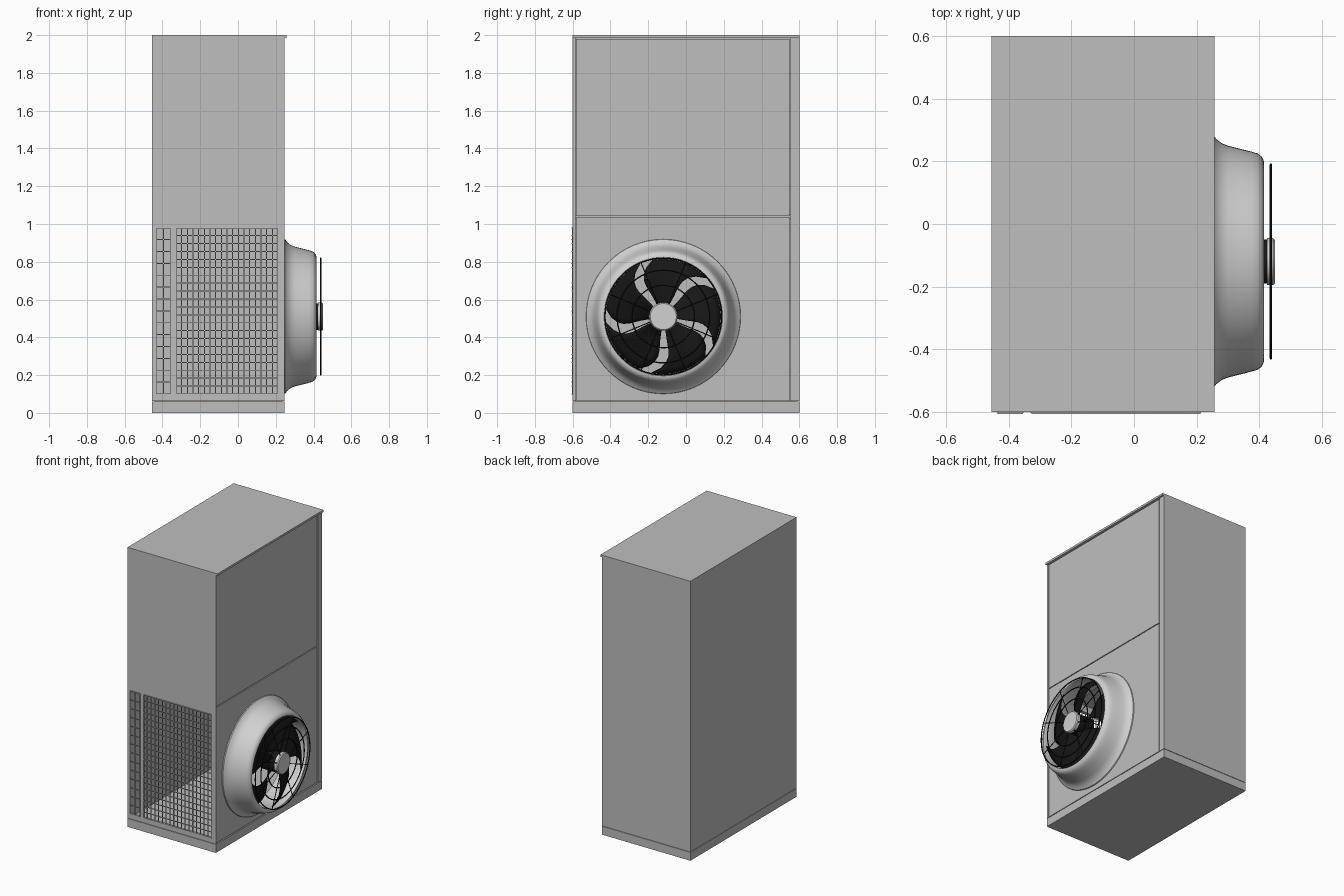
import bpy, bmesh, math
from mathutils import Vector

if "Cube" in bpy.data.objects:
    bpy.data.objects.remove(bpy.data.objects["Cube"])


def material(name, rgb):
    m = bpy.data.materials.new(name)
    m.use_nodes = True
    m.diffuse_color = (*rgb, 1)
    m.node_tree.nodes["Principled BSDF"].inputs["Base Color"].default_value = (*rgb, 1)
    return m


GREY = material("cabinet grey", (0.52, 0.52, 0.52))
LIGHT = material("light grey", (0.64, 0.64, 0.64))
BLACK = material("fan black", (0.008, 0.008, 0.008))
FAN_Y, FAN_Z = -0.12, 0.51


def finish(name, bm, mat, smooth=False):
    bmesh.ops.recalc_face_normals(bm, faces=bm.faces)
    me = bpy.data.meshes.new(name)
    bm.to_mesh(me)
    bm.free()
    me.materials.append(mat)
    ob = bpy.data.objects.new(name, me)
    bpy.context.collection.objects.link(ob)
    bpy.ops.object.select_all(action='DESELECT')
    ob.select_set(True)
    bpy.context.view_layer.objects.active = ob
    if smooth:
        bpy.ops.object.shade_smooth_by_angle(angle=math.radians(40))
    return ob


def add_box(bm, x, y, z):
    """Add a box given its (min, max) range on each axis."""
    verts = bmesh.ops.create_cube(bm, size=1)["verts"]
    for v in verts:
        v.co = [r[0] + (c + 0.5) * (r[1] - r[0]) for c, r in zip(v.co, (x, y, z))]


def boxes(name, ranges, mat=GREY):
    bm = bmesh.new()
    for r in ranges:
        add_box(bm, *r)
    return finish(name, bm, mat)


def fan_point(x, r, a):
    return Vector((x, FAN_Y + r * math.cos(a), FAN_Z + r * math.sin(a)))


def add_lathe(bm, profile, steps=64, closed=False):
    """Spin (x, radius) points around the fan axis."""
    rings = [[bm.verts.new(fan_point(x, r, math.tau * i / steps)) for i in range(steps)]
             for x, r in profile]
    pairs = list(zip(rings, rings[1:]))
    if closed:
        pairs.append((rings[-1], rings[0]))
    else:
        bm.faces.new(rings[0])
        bm.faces.new(rings[-1])
    for a, b in pairs:
        for i in range(steps):
            j = (i + 1) % steps
            bm.faces.new((a[i], a[j], b[j], b[i]))


def lathe(name, profile, mat, closed=False):
    bm = bmesh.new()
    add_lathe(bm, profile, closed=closed)
    return finish(name, bm, mat, True)


# Cabinet shell
L, R, F, B = -0.455, 0.245, -0.6, 0.6
T = 0.015
boxes("base_plinth", [((L, R), (F, B), (0, 0.06))])
boxes("left_wall", [((L, L + T), (F, B), (0.063, 1.985))])
boxes("back_wall", [((L + T, R), (B - T, B), (0.063, 1.985))])
boxes("roof", [((L, 0.257), (F, B), (1.985, 2.0))])
boxes("inner_shelf", [((L + T, R - T), (F + T, B - T), (1.03, 1.05))])
boxes("inner_floor", [((L + T, R - T), (F + T, B - T), (0.055, 0.066))])

# Front panel around the two grille openings
LOW, HIGH = 0.1, 0.98
NARROW, WIDE = (-0.435, -0.355), (-0.328, 0.212)
front = (F, F + T)
boxes("front_panel", [
    ((L + T, R), front, (HIGH, 1.985)),
    ((L + T, R), front, (0.063, LOW)),
    ((L + T, NARROW[0]), front, (LOW, HIGH)),
    ((NARROW[1], WIDE[0]), front, (LOW, HIGH)),
    ((WIDE[1], R), front, (LOW, HIGH))])

# Fan side: corner posts, upper and lower panels with a thin seam between
boxes("side_posts", [((R - T, R), (F + T, -0.585), (0.063, 1.985)),
                     ((R - T, R), (0.553, B - T), (0.063, 1.985))])
side = ((R - T, R - 0.002), (-0.583, 0.548))
boxes("upper_side_panel", [(*side, (1.043, 1.98))])
lower = boxes("lower_side_panel", [(*side, (0.066, 1.037))])

# Round opening behind the fan
cutter = lathe("fan_opening_cutter", [(0.1, 0.33), (0.4, 0.33)], GREY)
cutter.hide_render = True
mod = lower.modifiers.new("fan_opening", 'BOOLEAN')
mod.operation = 'DIFFERENCE'
mod.solver = 'EXACT'
mod.object = cutter
bpy.ops.object.select_all(action='DESELECT')
lower.select_set(True)
bpy.context.view_layer.objects.active = lower
bpy.ops.object.modifier_apply(modifier=mod.name)
bpy.data.objects.remove(cutter)


# Wire grilles
def grille(name, span, columns, rows, wire=0.0025):
    bars = []
    for i in range(columns + 1):
        x = span[0] + (span[1] - span[0]) * i / columns
        bars.append(((x - wire, x + wire), (F - 0.003, F + 0.002), (LOW, HIGH)))
    for i in range(rows + 1):
        z = LOW + (HIGH - LOW) * i / rows
        bars.append((span, (F - 0.006, F - 0.001), (z - wire, z + wire)))
    boxes(name, bars)


grille("wide_grille", WIDE, 18, 21)
grille("narrow_grille", NARROW, 2, 14)

# Flared fan housing
lathe("fan_housing", [
    (0.24, 0.41), (0.25, 0.408), (0.262, 0.392), (0.28, 0.378), (0.30, 0.37),
    (0.34, 0.36), (0.375, 0.351), (0.395, 0.345), (0.407, 0.336), (0.414, 0.323),
    (0.415, 0.314), (0.405, 0.311), (0.34, 0.315), (0.24, 0.33)], LIGHT, closed=True)

# Hub: black motor with a light cap
lathe("fan_motor", [(0.3, 0.07), (0.43, 0.07)], BLACK)
lathe("hub_cap", [(0.424, 0.075), (0.444, 0.075), (0.45, 0.069)], LIGHT)

# Five broad swept blades
bm = bmesh.new()
NR, NA = 8, 8
for k in range(5):
    grid = []
    for i in range(NR + 1):
        t = i / NR
        r = 0.06 + 0.245 * t
        start = math.radians(72 * k + 66 - 24 * t + 18 * math.sin(math.pi * t) * t)
        sweep = math.radians(54 + 5 * t)
        grid.append([bm.verts.new(fan_point(0.4 - 0.07 * j / NA, r, start + sweep * j / NA))
                     for j in range(NA + 1)])
    for a, b in zip(grid, grid[1:]):
        for j in range(NA):
            bm.faces.new((a[j], a[j + 1], b[j + 1], b[j]))
blades = finish("fan_blades", bm, BLACK, True)
blades.modifiers.new("thickness", 'SOLIDIFY').thickness = 0.004

# Finger guard: wire rings and radial spokes
GX, W = 0.437, 0.004
bm = bmesh.new()
for r in (0.309, 0.245, 0.165):
    add_lathe(bm, [(GX + W * math.cos(a), r + W * math.sin(a))
                   for a in [math.tau * i / 6 for i in range(6)]], closed=True)
for k in range(8):
    a = math.tau * (k + 0.5) / 8
    p, q = fan_point(GX, 0.07, a), fan_point(GX, 0.309, a)
    verts = bmesh.ops.create_cone(bm, cap_ends=True, segments=6, radius1=W * 0.7,
                                  radius2=W * 0.7, depth=(q - p).length)["verts"]
    turn = (q - p).to_track_quat('Z', 'Y')
    for v in verts:
        v.co = turn @ v.co + (p + q) / 2
finish("finger_guard", bm, BLACK, True)
